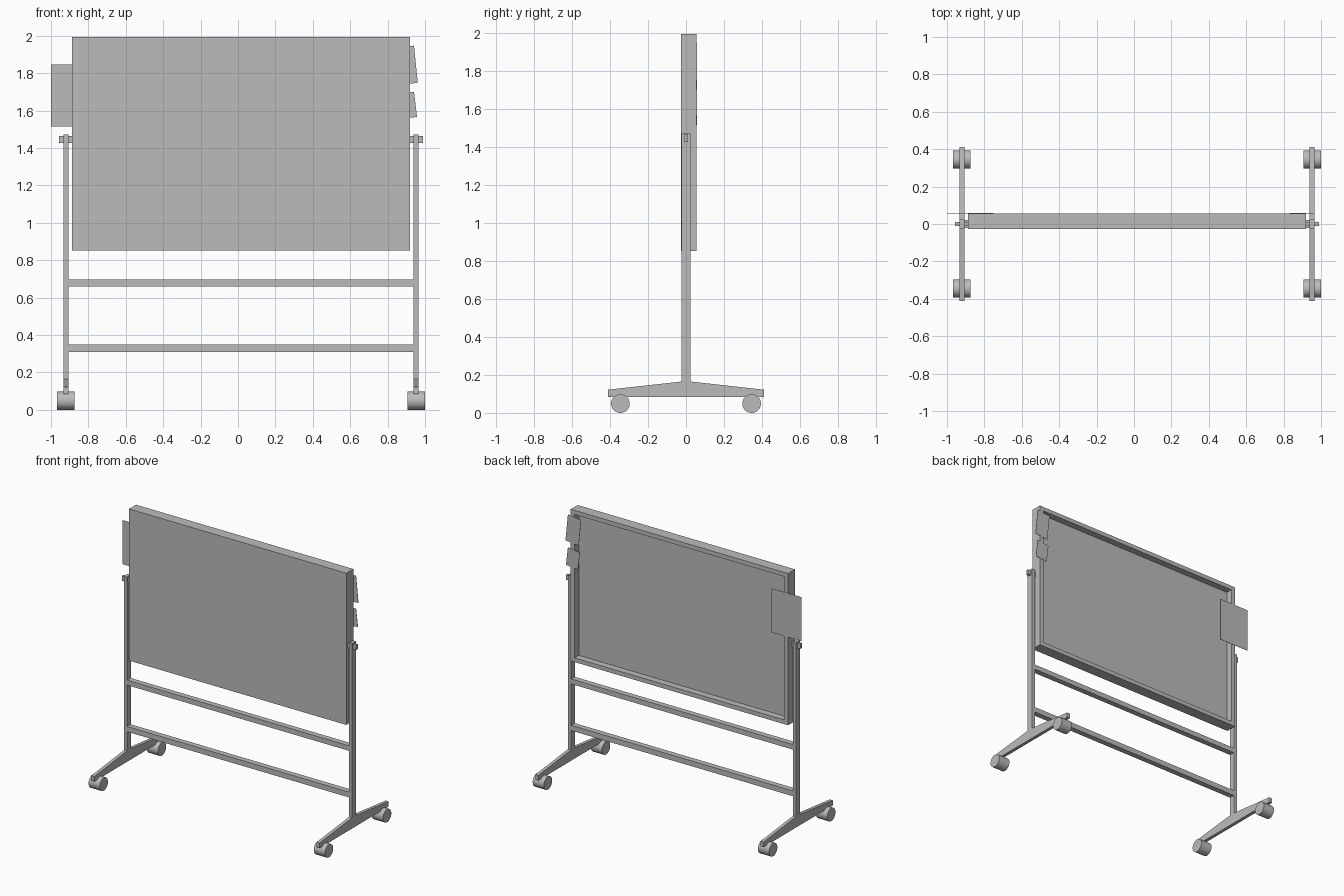
import bpy, bmesh, math
from mathutils import Matrix, Vector

if "Cube" in bpy.data.objects:
    bpy.data.objects.remove(bpy.data.objects["Cube"], do_unlink=True)

CX = 0.016      # middle of the stand
POST_X = 0.936  # post distance from the middle

grey = bpy.data.materials.new("plain_grey")
grey.use_nodes = True
colour = (0.5, 0.5, 0.5, 1)
grey.diffuse_color = colour
next(n for n in grey.node_tree.nodes
     if n.type == 'BSDF_PRINCIPLED').inputs["Base Color"].default_value = colour


def finish(bm, name):
    bmesh.ops.recalc_face_normals(bm, faces=bm.faces)
    mesh = bpy.data.meshes.new(name)
    bm.to_mesh(mesh)
    bm.free()
    mesh.materials.append(grey)
    obj = bpy.data.objects.new(name, mesh)
    bpy.context.collection.objects.link(obj)
    return obj


def box_mesh(x, y, z):
    """Box between (low, high) pairs on each axis."""
    bm = bmesh.new()
    size = [b - a for a, b in (x, y, z)]
    mid = [(a + b) / 2 for a, b in (x, y, z)]
    bmesh.ops.create_cube(bm, size=1, matrix=Matrix.Translation(mid) @ Matrix.Diagonal((*size, 1)))
    return bm


def box(name, x, y, z):
    return finish(box_mesh(x, y, z), name)


# Board: flat front, rim around a recessed back panel
bm = box_mesh((CX - 0.903, CX + 0.903), (-0.027, 0.056), (0.852, 1.992))
bm.faces.ensure_lookup_table()
back = max(bm.faces, key=lambda f: f.calc_center_median().y)
bmesh.ops.inset_region(bm, faces=[back], thickness=0.045)
floor = bmesh.ops.extrude_discrete_faces(bm, faces=[back])["faces"][0]
bmesh.ops.translate(bm, verts=floor.verts, vec=(0, -0.05, 0))
finish(bm, "board")

# Cross rails between the posts
for name, low, high in (("upper_rail", 0.66, 0.698), ("lower_rail", 0.31, 0.35)):
    box(name, (CX - POST_X + 0.012, CX + POST_X - 0.012), (-0.021, 0.021), (low, high))

# Half of the foot outline, mirrored front to back
half = [(0.411, 0.084), (0.411, 0.122), (0.024, 0.165)]
outline = half + [(-y, z) for y, z in reversed(half)]

for side, sx in (("right", -1), ("left", 1)):
    px = CX + sx * POST_X
    box(side + "_post", (px - 0.0125, px + 0.0125), (-0.024, 0.024), (0.165, 1.473))

    # Pivot pin running through the post into the board
    ends = sorted((CX + sx * 0.9, CX + sx * 0.973))
    box(side + "_pivot_pin", ends, (-0.01, 0.01), (1.426, 1.464))

    # Tapered foot
    bm = bmesh.new()
    face = bm.faces.new([bm.verts.new((px - 0.0125, y, z)) for y, z in outline])
    ext = bmesh.ops.extrude_face_region(bm, geom=[face])["geom"]
    bmesh.ops.translate(bm, vec=(0.025, 0, 0),
                        verts=[v for v in ext if isinstance(v, bmesh.types.BMVert)])
    finish(bm, side + "_foot")

    # Roller wheels
    for end, y in (("front", -0.345), ("back", 0.345)):
        bm = bmesh.new()
        bmesh.ops.create_cone(
            bm, cap_ends=True, segments=32, radius1=0.049, radius2=0.049, depth=0.093,
            matrix=Matrix.Translation((px, y, 0.049)) @ Matrix.Rotation(math.pi / 2, 4, 'Y'))
        wheel = finish(bm, f"{side}_{end}_wheel")
        bpy.ops.object.select_all(action='DESELECT')
        wheel.select_set(True)
        bpy.context.view_layer.objects.active = wheel
        bpy.ops.object.shade_smooth_by_angle(angle=math.radians(40))


def sheet(name, corner, width, height, turn):
    """Thin paper on the back of the board, hung from its upper +x corner."""
    bm = box_mesh((-width, 0), (0, 0.002), (-height, 0))
    # A positive turn swings the lower edge towards +x
    bmesh.ops.transform(bm, verts=bm.verts,
                        matrix=Matrix.Translation(Vector((corner[0], 0.0565, corner[1])))
                        @ Matrix.Rotation(-turn, 4, 'Y'))
    finish(bm, name)


# Papers stuck to the back rim
sheet("large_paper", (-0.75, 1.845), 0.25, 0.33, 0.0)
sheet("upper_note", (0.941, 1.947), 0.11, 0.2, 0.1)
sheet("lower_note", (0.941, 1.7), 0.1, 0.135, 0.12)
